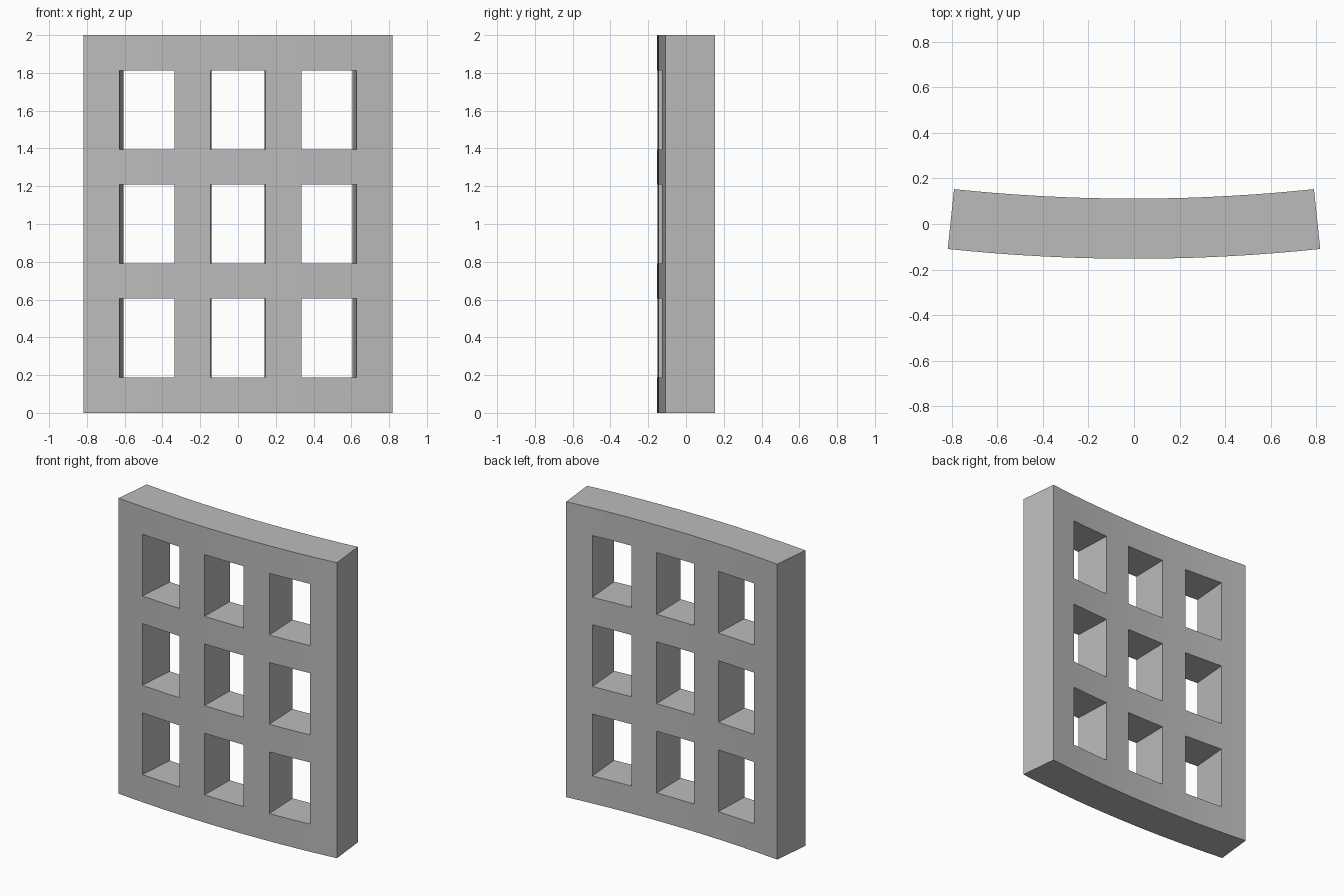
import bpy, bmesh, math

if "Cube" in bpy.data.objects:
    bpy.data.objects.remove(bpy.data.objects["Cube"])

H, R, T = 2.0, 7.8, 0.264           # height, front radius, thickness
Y0 = -0.1525                        # front face at the centre line
HALF = math.asin(0.8175 / R)        # half sweep of the panel
A1, A2, A3 = (math.asin(v / R) for v in (0.1455, 0.336, 0.627))

# grid lines: alternating bar / opening / bar
ang_marks = [-HALF, -A3, -A2, -A1, A1, A2, A3, HALF]
bar, hole = 0.1865, 0.418
z_lines = [0.0]
for i in range(7):
    z_lines.append(z_lines[-1] + (hole if i % 2 else bar))
z_lines[-1] = H

# subdivide the sweep so that the bend is smooth
angles, is_hole = [ang_marks[0]], []
for i in range(7):
    n = 3 if i % 2 else 2
    a, b = ang_marks[i], ang_marks[i + 1]
    for k in range(1, n + 1):
        angles.append(a + (b - a) * k / n)
        is_hole.append(i % 2 == 1)

bm = bmesh.new()


def solid(i, j):
    """True where the lattice cell is filled."""
    if not (0 <= i < len(is_hole) and 0 <= j < 7):
        return False
    return not (is_hole[i] and j % 2)


cache = {}


def vert(i, j, side):
    key = (i, j, side)
    if key not in cache:
        r = R - T * side
        a = angles[i]
        cache[key] = bm.verts.new((r * math.sin(a), Y0 + R - r * math.cos(a), z_lines[j]))
    return cache[key]


# front and back skins, plus walls wherever a filled cell meets an empty one
for i in range(len(is_hole)):
    for j in range(7):
        if not solid(i, j):
            continue
        c = [(i, j), (i + 1, j), (i + 1, j + 1), (i, j + 1)]
        bm.faces.new([vert(*p, 0) for p in c])
        bm.faces.new([vert(*p, 1) for p in reversed(c)])
        for k, (di, dj) in enumerate(((0, -1), (1, 0), (0, 1), (-1, 0))):
            if not solid(i + di, j + dj):
                p, q = c[k], c[(k + 1) % 4]
                bm.faces.new([vert(*q, 0), vert(*p, 0), vert(*p, 1), vert(*q, 1)])

bmesh.ops.recalc_face_normals(bm, faces=bm.faces)
me = bpy.data.meshes.new("curved_lattice_panel")
bm.to_mesh(me)
bm.free()

mat = bpy.data.materials.new("plain grey")
mat.diffuse_color = (0.5, 0.5, 0.5, 1)
mat.use_nodes = True
mat.node_tree.nodes["Principled BSDF"].inputs["Base Color"].default_value = mat.diffuse_color
me.materials.append(mat)

panel = bpy.data.objects.new("curved_lattice_panel", me)
bpy.context.collection.objects.link(panel)
bpy.context.view_layer.objects.active = panel
panel.select_set(True)
bpy.ops.object.shade_smooth_by_angle(angle=math.radians(30))
